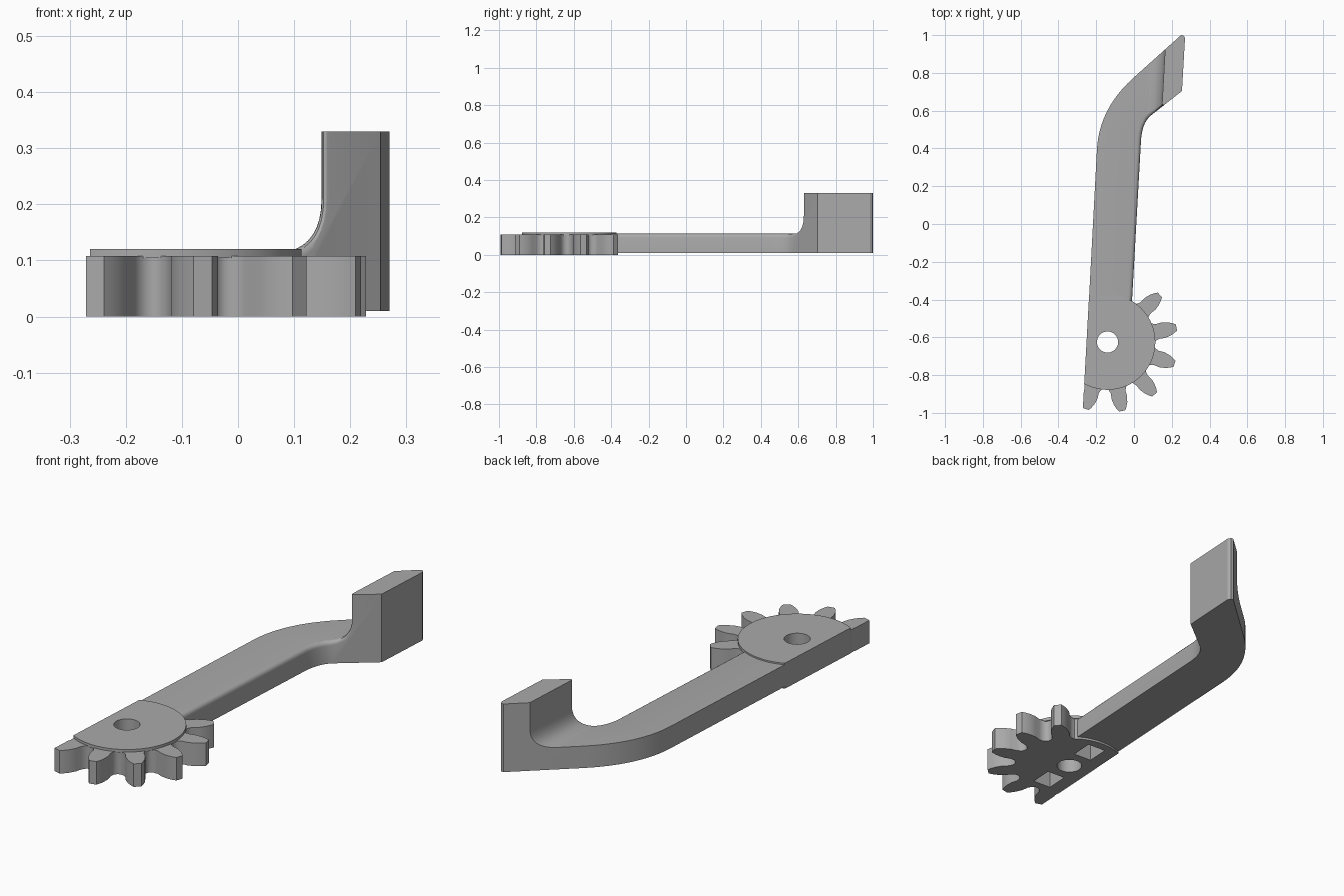
import bpy, bmesh, math
from mathutils import Vector, Matrix

if "Cube" in bpy.data.objects:
    bpy.data.objects.remove(bpy.data.objects["Cube"])

TILT = 0.0555                      # the whole lever leans this far off the y axis
HUB = Vector((-0.14, -0.625, 0))   # gear axis
ALONG = Vector((TILT, 1, 0)).normalized()
ACROSS = Vector((1, -TILT, 0)).normalized()

grey = bpy.data.materials.new("plain_grey")
grey.use_nodes = True
grey.diffuse_color = (0.4, 0.4, 0.4, 1)
grey.node_tree.nodes["Principled BSDF"].inputs["Base Color"].default_value = (0.4, 0.4, 0.4, 1)


def make(name, bm):
    bmesh.ops.recalc_face_normals(bm, faces=bm.faces[:])
    mesh = bpy.data.meshes.new(name)
    bm.to_mesh(mesh)
    bm.free()
    mesh.materials.append(grey)
    ob = bpy.data.objects.new(name, mesh)
    bpy.context.collection.objects.link(ob)
    return ob


def extrude(points, offset):
    """Prism from a closed outline of 3D points."""
    bm = bmesh.new()
    face = bm.faces.new([bm.verts.new(p) for p in points])
    new = bmesh.ops.extrude_face_region(bm, geom=[face])["geom"]
    bmesh.ops.translate(bm, vec=offset, verts=[v for v in new if isinstance(v, bmesh.types.BMVert)])
    return bm


def prism(points, low, high):
    return extrude([Vector((p[0], p[1], low)) for p in points], Vector((0, 0, high - low)))


def bend(a, b, c, steps=12):
    a, b, c = Vector(a), Vector(b), Vector(c)
    ts = [i / steps for i in range(steps + 1)]
    return [a * (1 - t) ** 2 + b * 2 * t * (1 - t) + c * t * t for t in ts]


def polar(radius, angle):
    return HUB + Vector((math.cos(angle), math.sin(angle), 0)) * radius


def trim_left(bm):
    """Slice off everything beyond the straight left edge of the lever."""
    bmesh.ops.bisect_plane(bm, geom=bm.verts[:] + bm.edges[:] + bm.faces[:],
                           plane_co=(-0.238, -0.386, 0), plane_no=-ACROSS, clear_outer=True)
    bmesh.ops.holes_fill(bm, edges=[e for e in bm.edges if e.is_boundary])
    return bm


def cut(ob, *cutters):
    bpy.context.view_layer.objects.active = ob
    for c in cutters:
        mod = ob.modifiers.new("cut", 'BOOLEAN')
        mod.operation, mod.solver, mod.object = 'DIFFERENCE', 'EXACT', c
        bpy.ops.object.modifier_apply(modifier=mod.name)


# Arm with its upright block, first as one tall prism
outline = [(-0.241, -0.45)]
outline += bend((-0.196, 0.397), (-0.184, 0.61), (-0.005, 0.772))
outline += [(0.249, 1.0), (0.262, 0.998), (0.27, 0.985), (0.254, 0.704)]
outline += bend((0.09, 0.575), (0.042, 0.535), (0.037, 0.44))
outline += [(-0.013, -0.45)]
arm = make("arm", prism(outline, 0.01, 0.33))

# Clearance above the arm, with a rounded inside corner beside the upright
corner = bend((0, 0.21), (0, 0.113), (-0.085, 0.113), 10)
profile = [(0, 0.6)] + [tuple(p) for p in corner] + [(-0.8, 0.113), (-0.8, 0.6)]
origin = Vector((0.148, 0.624, 0)) - ALONG * 1.5
clearance = make("clearance_cutter", extrude(
    [origin + ACROSS * u + Vector((0, 0, z)) for u, z in profile], ALONG * 3))
cut(arm, clearance)

# Round the inner upper edge along the arm, elbow and upright
bm = bmesh.new()
bm.from_mesh(arm.data)
bm.normal_update()


def is_wall(n):
    return n.x > 0.3 and n.y < 0 and abs(n.z) < 0.05


def is_upper(n):
    return n.z > 0.05 or n.x < -0.9


soft = []
for e in bm.edges:
    mid = (e.verts[0].co.z + e.verts[1].co.z) / 2
    if len(e.link_faces) == 2 and 0.05 < mid < 0.329:
        a, b = [f.normal for f in e.link_faces]
        if (is_wall(a) and is_upper(b)) or (is_wall(b) and is_upper(a)):
            soft.append(e)
bmesh.ops.bevel(bm, geom=soft, offset=0.02, segments=4, profile=0.5, affect='EDGES')
bm.to_mesh(arm.data)
bm.free()

# Gear sector: six teeth, then a plain arc under the arm
half_tooth = [(0.247, 0.058), (0.256, 0.046), (0.275, 0.04), (0.305, 0.042),
              (0.335, 0.036), (0.358, 0.026), (0.373, 0.017)]
ring = []
for k in range(6):
    mid = math.radians(-108 + 30 * k)
    ring += [polar(r, mid - w / r) for r, w in half_tooth]
    ring += [polar(r, mid + w / r) for r, w in reversed(half_tooth)]
ring += [polar(0.25, math.radians(60 + 6 * i)) for i in range(29)]
gear = make("gear_sector", trim_left(prism(ring, 0, 0.108)))

# Raised round plate on top of the gear
disc = [polar(0.253, math.tau * i / 64) for i in range(64)]
plate = make("hub_plate", trim_left(prism(disc, 0.104, 0.12)))

# Axle hole and the two square pockets underneath
bore = make("bore_cutter", prism([polar(0.056, math.tau * i / 40) for i in range(40)], -0.1, 0.3))
pockets = []
for side in (-1, 1):
    c = HUB + ALONG * 0.154 * side
    square = [c + ACROSS * 0.046 * i + ALONG * 0.054 * j
              for i, j in ((-1, -1), (1, -1), (1, 1), (-1, 1))]
    pockets.append(make("pocket_cutter", prism(square, -0.1, 0.085)))
cut(arm, *pockets)
cut(gear, bore, *pockets)
cut(plate, bore)

for c in [clearance, bore] + pockets:
    bpy.data.objects.remove(c)

# Smooth curved walls, keep real edges crisp
for ob in (arm, gear, plate):
    bpy.ops.object.select_all(action='DESELECT')
    ob.select_set(True)
    bpy.context.view_layer.objects.active = ob
    bpy.ops.object.shade_smooth_by_angle(angle=math.radians(30))
